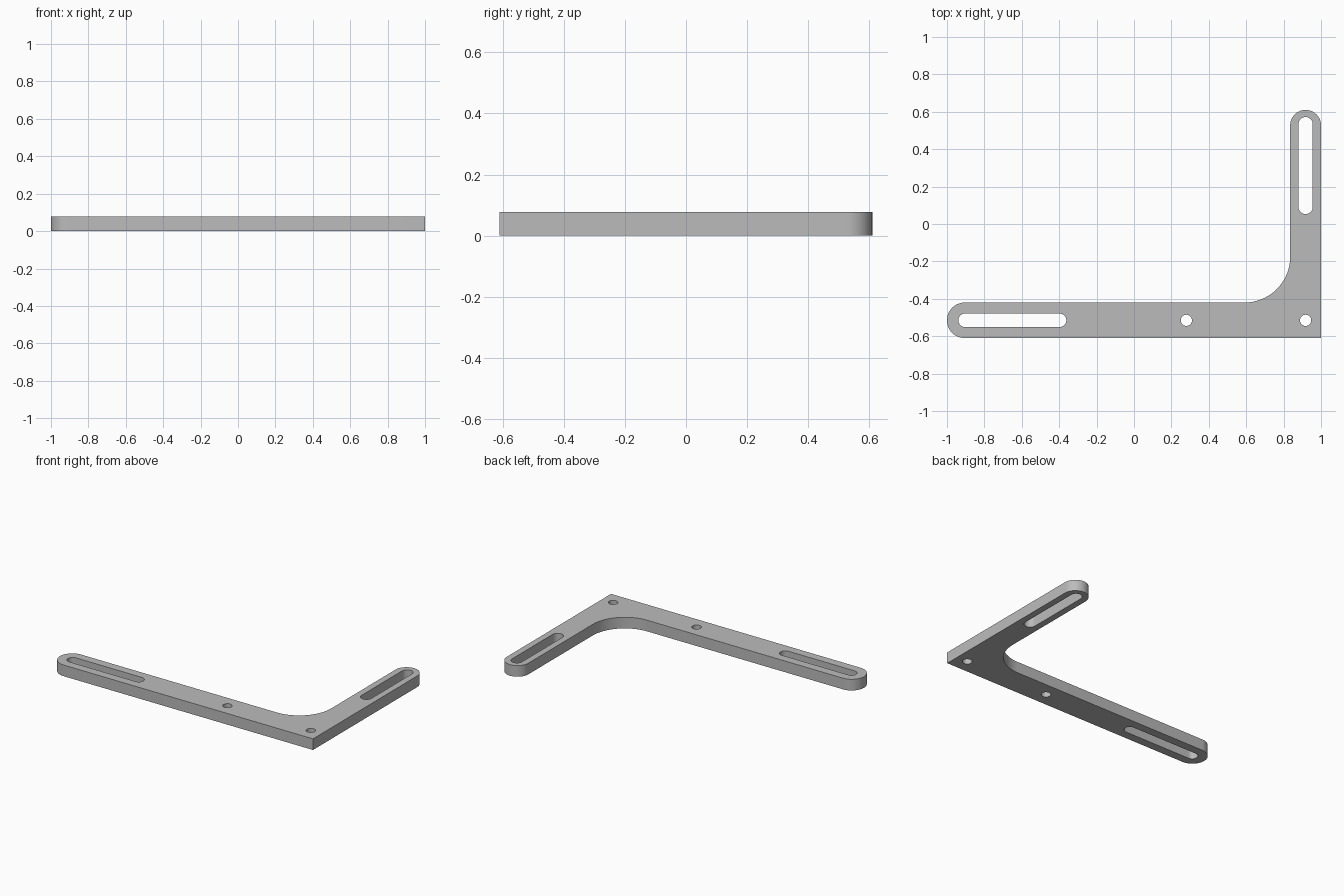
import bpy
import bmesh
from math import cos, sin, pi, radians
from mathutils import Vector

cube = bpy.data.objects.get("Cube")
if cube:
    bpy.data.objects.remove(cube, do_unlink=True)

THICK = 0.077
LEFT, RIGHT, FRONT, BACK = -1.0, 1.0, -0.61, 0.61
LONG_TOP = -0.42           # inner edge of the long arm
SHORT_IN = 0.835           # inner edge of the short arm
FILLET = 0.245
long_r = (LONG_TOP - FRONT) / 2
short_r = (RIGHT - SHORT_IN) / 2
long_y = FRONT + long_r
short_x = RIGHT - short_r


def arc(cx, cy, r, start, end, steps=24):
    """Points along an arc, angles in degrees."""
    angles = [radians(start + (end - start) * i / steps) for i in range(steps + 1)]
    return [(cx + r * cos(a), cy + r * sin(a)) for a in angles]


def hole(cx, cy, r):
    return arc(cx, cy, r, 0, 360, 40)[:-1]


def slot(a, b, r):
    """Round-ended slot between two end centres."""
    a, b = Vector(a), Vector(b)
    turn = (b - a).angle_signed(Vector((1, 0))) * 180 / pi
    return arc(b.x, b.y, r, turn - 90, turn + 90) + arc(a.x, a.y, r, turn + 90, turn + 270)


# Outline of the L-shaped plate, counter-clockwise from the square corner
outline = [(RIGHT, FRONT)]
outline += arc(short_x, BACK - short_r, short_r, 0, 180)
outline += arc(SHORT_IN - FILLET, LONG_TOP + FILLET, FILLET, 0, -90)
outline += arc(LEFT + long_r, long_y, long_r, 90, 270)

# Openings: two adjustment slots and two screw holes
loops = [
    outline,
    slot((-0.903, long_y), (-0.398, long_y), 0.036),
    slot((short_x, 0.091), (short_x, 0.534), 0.038),
    hole(0.28, long_y, 0.03),
    hole(short_x, long_y, 0.03),
]

# Fill the flat profile and extrude it to thickness
bm = bmesh.new()
edges = []
for loop in loops:
    verts = [bm.verts.new((x, y, 0)) for x, y in loop]
    edges += [bm.edges.new((v, verts[i - 1])) for i, v in enumerate(verts)]
bmesh.ops.triangle_fill(bm, edges=edges, use_beauty=True, normal=(0, 0, 1))
extruded = bmesh.ops.extrude_face_region(bm, geom=bm.faces[:], use_keep_orig=True)
top = [g for g in extruded["geom"] if isinstance(g, bmesh.types.BMVert)]
bmesh.ops.translate(bm, verts=top, vec=(0, 0, THICK))
bmesh.ops.recalc_face_normals(bm, faces=bm.faces[:])
mesh = bpy.data.meshes.new("angle_bracket")
bm.to_mesh(mesh)
bm.free()

bracket = bpy.data.objects.new("angle_bracket", mesh)
bpy.context.collection.objects.link(bracket)

# Plain grey finish
grey = bpy.data.materials.new("grey_metal")
grey.use_nodes = True
grey.diffuse_color = (0.5, 0.5, 0.5, 1)
grey.node_tree.nodes["Principled BSDF"].inputs["Base Color"].default_value = (0.5, 0.5, 0.5, 1)
mesh.materials.append(grey)

bpy.ops.object.select_all(action="DESELECT")
bracket.select_set(True)
bpy.context.view_layer.objects.active = bracket
bpy.ops.object.shade_smooth_by_angle(angle=radians(30))
